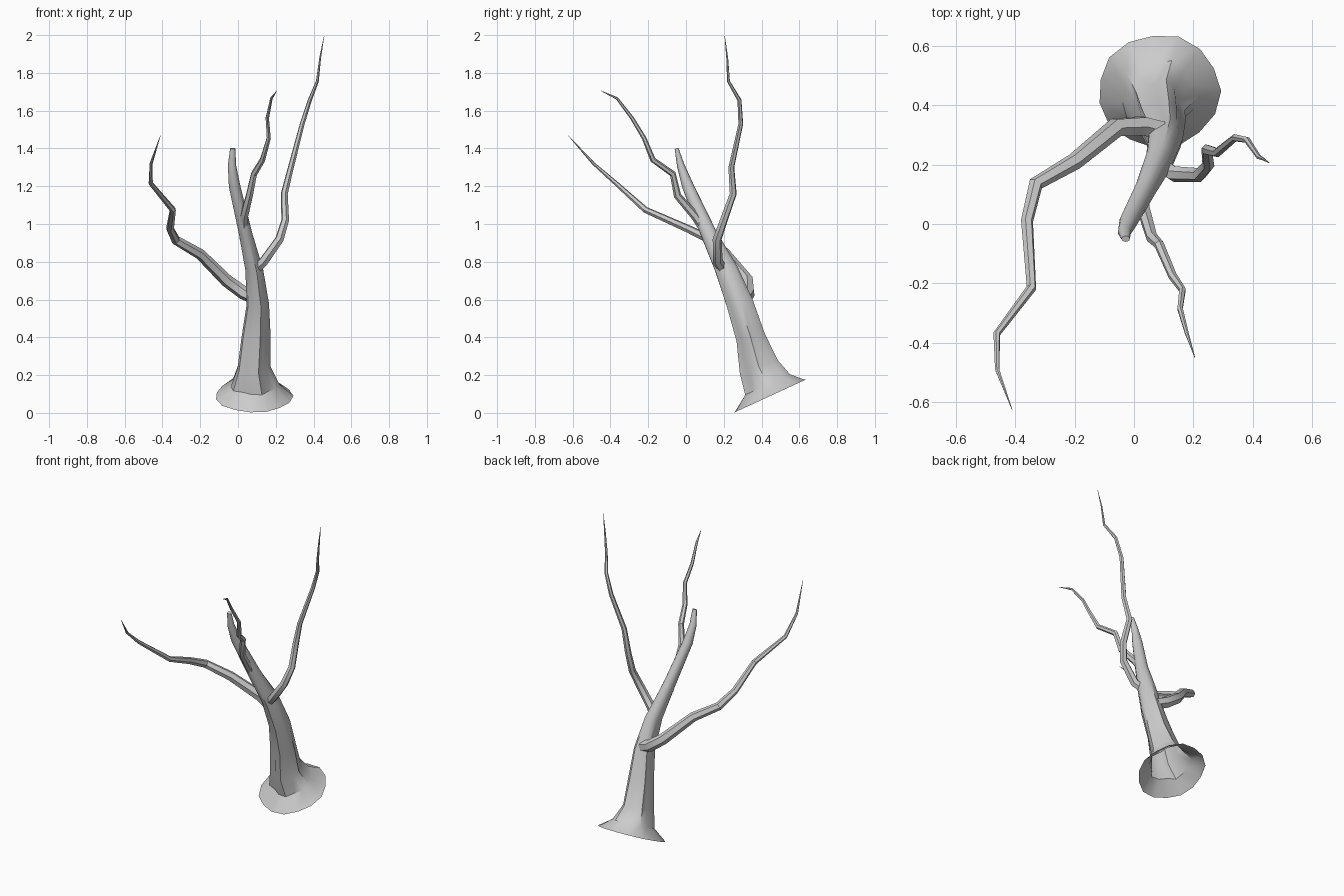
import bpy, bmesh
from math import cos, sin, pi, radians
from mathutils import Vector


def skin(name, rings, cap_start=False, cap_end=True):
    """Join successive rings of points with quads."""
    bm = bmesh.new()
    loops = [[bm.verts.new(p) for p in ring] for ring in rings]
    n = len(loops[0])
    for a, b in zip(loops, loops[1:]):
        for i in range(n):
            j = (i + 1) % n
            bm.faces.new((a[i], a[j], b[j], b[i]))
    if cap_start:
        bm.faces.new(loops[0][::-1])
    if cap_end:
        bm.faces.new(loops[-1])
    mesh = bpy.data.meshes.new(name)
    bm.to_mesh(mesh)
    bm.free()
    ob = bpy.data.objects.new(name, mesh)
    bpy.context.collection.objects.link(ob)
    bpy.context.view_layer.objects.active = ob
    ob.select_set(True)
    bpy.ops.object.shade_smooth_by_angle(angle=radians(35))
    ob.select_set(False)
    return ob


def branch(name, path, sides=6):
    """Tapered tube along (x, y, z, radius) points."""
    pts = [Vector(p[:3]) for p in path]
    rings, side = [], Vector((0, 0, 1))
    for i, p in enumerate(pts):
        t = Vector()
        if i > 0:
            t += (p - pts[i - 1]).normalized()
        if i < len(pts) - 1:
            t += (pts[i + 1] - p).normalized()
        t.normalize()
        if i == 0 and abs(t.z) > 0.9:
            side = Vector((1, 0, 0))
        side = (side - t * side.dot(t)).normalized()
        up = t.cross(side)
        r = path[i][3]
        rings.append([p + r * (side * cos(2 * pi * k / sides) + up * sin(2 * pi * k / sides))
                      for k in range(sides)])
    return skin(name, rings, cap_start=True)


# Leaning trunk with a flared, tilted, open foot: x, y, z, rx, ry, slope, root ridge depth
trunk_rings = [
    (.085, .447, .090, .205, .190, .46, .02),
    (.085, .432, .150, .125, .115, .46, .10),
    (.080, .385, .245, .083, .095, .35, .13),
    (.092, .342, .400, .075, .072, .30, .10),
    (.103, .285, .580, .058, .068, .30, .06),
    (.085, .215, .760, .047, .058, .30, .03),
    (.040, .120, .950, .036, .040, .35, 0),
    (-.018, .010, 1.20, .031, .029, .40, 0),
    (-.032, -.028, 1.31, .022, .019, .40, 0),
    (-.028, -.050, 1.40, .014, .010, .30, 0),
]
N = 15
rings = []
for x, y, z, rx, ry, slope, ridge in trunk_rings:
    ring = []
    for k in range(N):
        a = 2 * pi * k / N
        f = 1 + ridge * cos(5 * a + .6)
        dy = ry * f * sin(a)
        ring.append((x + rx * f * cos(a), y + dy, max(0, z + slope * dy)))
    rings.append(ring)
skin("trunk", rings)

# Three crooked branches
branch("left_branch", [
    (.09, .315, .61, .036), (.03, .33, .635, .036), (-.06, .325, .70, .034),
    (-.20, .21, .84, .029), (-.33, .135, .915, .025), (-.36, .01, .975, .021),
    (-.345, -.215, 1.075, .017), (-.462, -.37, 1.215, .012),
    (-.46, -.49, 1.32, .008), (-.41, -.625, 1.47, .001)])
branch("right_branch", [
    (.08, .205, .75, .028), (.135, .168, .80, .027), (.22, .165, .92, .024),
    (.25, .20, 1.02, .021), (.245, .25, 1.16, .019), (.28, .24, 1.30, .016),
    (.34, .29, 1.53, .013), (.38, .283, 1.655, .011), (.42, .225, 1.755, .008),
    (.435, .218, 1.88, .005), (.456, .205, 1.995, .001)])
branch("front_branch", [
    (.03, .13, .92, .024), (.032, .05, 1.04, .023), (.06, -.045, 1.15, .020),
    (.085, -.07, 1.265, .017), (.13, -.175, 1.34, .015), (.163, -.222, 1.455, .012),
    (.155, -.285, 1.56, .010), (.177, -.365, 1.665, .007), (.205, -.45, 1.705, .001)])
